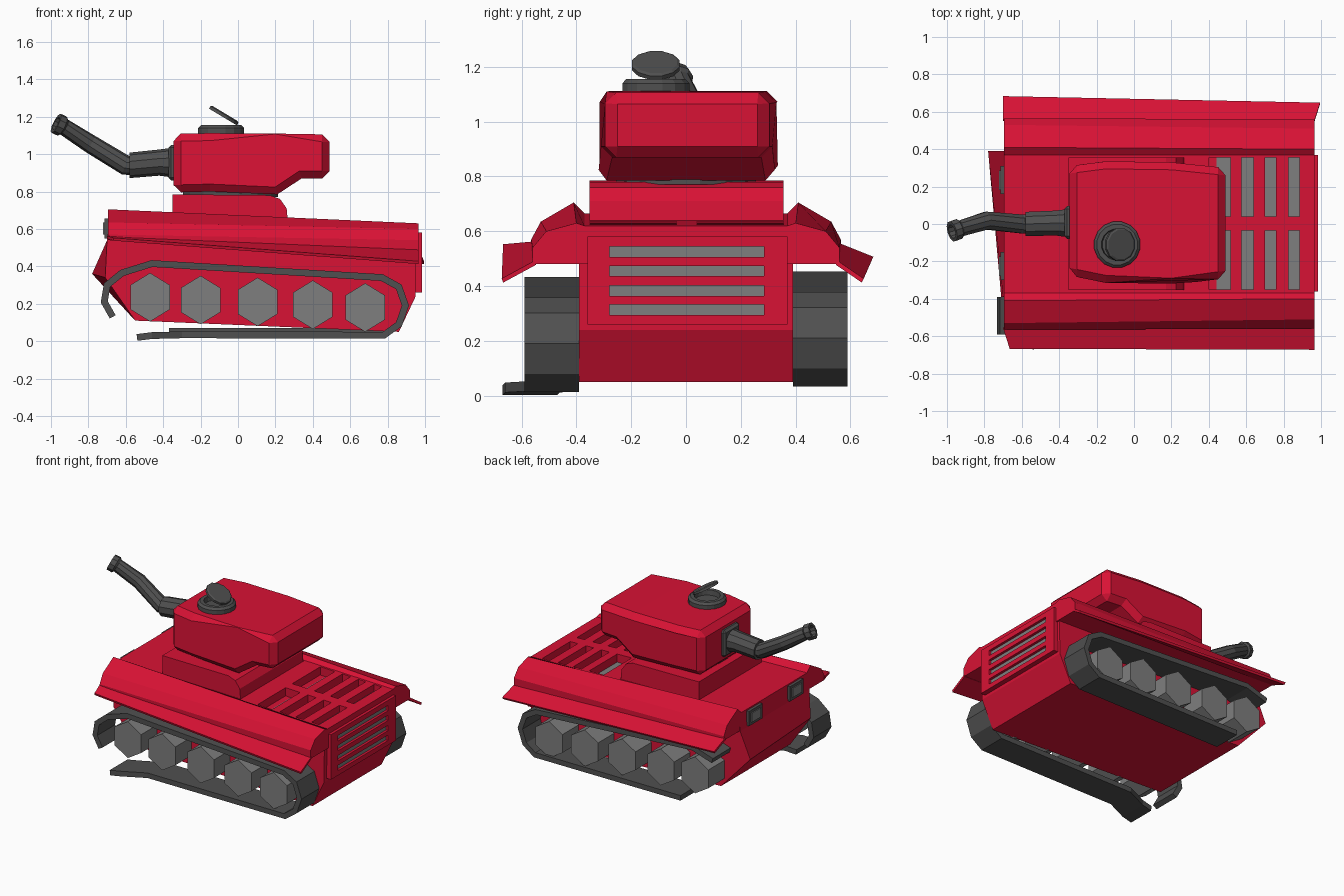
import bpy, bmesh, math
from mathutils import Vector

if "Cube" in bpy.data.objects:
    bpy.data.objects.remove(bpy.data.objects["Cube"])


def material(name, rgb):
    m = bpy.data.materials.new(name)
    m.diffuse_color = (*rgb, 1)
    m.use_nodes = True
    m.node_tree.nodes["Principled BSDF"].inputs["Base Color"].default_value = m.diffuse_color
    return m


RED = material("red_paint", (0.69, 0.006, 0.035))
DARK = material("dark_metal", (0.08, 0.08, 0.08))
GREY = material("grey_metal", (0.21, 0.21, 0.21))


def mesh_obj(name, verts, faces, mat):
    me = bpy.data.meshes.new(name)
    me.from_pydata([tuple(v) for v in verts], [], faces)
    bm = bmesh.new()
    bm.from_mesh(me)
    bmesh.ops.recalc_face_normals(bm, faces=bm.faces)
    bm.to_mesh(me)
    bm.free()
    me.materials.append(mat)
    ob = bpy.data.objects.new(name, me)
    bpy.context.collection.objects.link(ob)
    return ob


def loft(name, rings, mat):
    n = len(rings[0])
    verts = [p for r in rings for p in r]
    faces = [(k * n + i, k * n + (i + 1) % n, (k + 1) * n + (i + 1) % n, (k + 1) * n + i)
             for k in range(len(rings) - 1) for i in range(n)]
    faces += [tuple(range(n)), tuple(range(len(verts) - n, len(verts)))]
    return mesh_obj(name, verts, faces, mat)


def side_prism(name, profile, y0, y1, mat):
    return loft(name, [[(x, y, z) for x, z in profile] for y in (y0, y1)], mat)


def boxes(name, items, mat):
    verts, faces = [], []
    for x0, x1, y0, y1, z0, z1 in items:
        b = len(verts)
        verts += [(x, y, z) for x in (x0, x1) for y in (y0, y1) for z in (z0, z1)]
        faces += [tuple(b + i for i in f) for f in
                  ((0, 1, 3, 2), (4, 5, 7, 6), (0, 1, 5, 4), (2, 3, 7, 6), (0, 2, 6, 4), (1, 3, 7, 5))]
    return mesh_obj(name, verts, faces, mat)


def tube(name, stations, sides, mat):
    """stations: (centre, axis direction, radius)"""
    rings = []
    for c, d, r in stations:
        q = Vector(d).to_track_quat('Z', 'Y')
        rings.append([Vector(c) + q @ Vector((r * math.cos(a), r * math.sin(a), 0))
                      for a in (2 * math.pi * (i + 0.5) / sides for i in range(sides))])
    return loft(name, rings, mat)


def bevel(ob, width, limit=40):
    m = ob.modifiers.new("bevel", 'BEVEL')
    m.width, m.segments, m.limit_method = width, 1, 'ANGLE'
    m.angle_limit = math.radians(limit)


def solidify(ob, t):
    m = ob.modifiers.new("thickness", 'SOLIDIFY')
    m.thickness, m.offset, m.use_even_offset = t, 0, True


def cut(ob, cutter):
    cutter.hide_render = True
    cutter.display_type = 'WIRE'
    m = ob.modifiers.new("cut", 'BOOLEAN')
    m.operation, m.object, m.solver = 'DIFFERENCE', cutter, 'EXACT'


# Lower hull, with its nose pushed in on the -y side
low = [(-0.69, 0.63), (-0.70, 0.54), (-0.78, 0.36), (-0.55, 0.11),
       (0.86, 0.05), (0.95, 0.24), (0.955, 0.55)]
dented = [(-0.69, 0.63), (-0.70, 0.54), (-0.71, 0.34)] + low[3:]
loft("lower_hull", [[(x, -0.39, z) for x, z in dented],
                    [(x, 0.39, z) for x, z in low]], RED)

# Upper hull with side ridges over the tracks
front_half = [(0.37, 0.665), (0.41, 0.705), (0.53, 0.635), (0.565, 0.57), (0.565, 0.54)]
rear_half = [(0.37, 0.62), (0.40, 0.63), (0.51, 0.60), (0.56, 0.54), (0.56, 0.48)]
upper = loft("upper_hull", [
    [(x, y, z) for y, z in half] + [(x, -y, z) for y, z in reversed(half)]
    for x, half in ((-0.695, front_half), (0.965, rear_half))], RED)

# Engine deck grille slots
deck = [(x0, x1, y0, y1) for x0, x1 in ((0.40, 0.515), (0.575, 0.64), (0.70, 0.76), (0.825, 0.885))
        for y0, y1 in ((-0.35, -0.035), (0.04, 0.355))]
cut(upper, boxes("deck_slot_cutter", [(*d, 0.56, 0.80) for d in deck], RED))
boxes("deck_grille_floor", [(0.39, 0.90, -0.36, 0.365, 0.55, 0.575)], GREY)

# Rear panel with four slots
panel = boxes("rear_panel", [(0.94, 0.985, -0.36, 0.37, 0.26, 0.58)], RED)
cut(panel, boxes("rear_slot_cutter", [(0.962, 1.05, -0.28, 0.285, z - 0.019, z + 0.019)
                                      for z in (0.313, 0.383, 0.455, 0.525)], RED))
boxes("rear_grille_floor", [(0.95, 0.967, -0.3, 0.3, 0.28, 0.56)], GREY)

# Flared side skirts
for name, q in (("right_skirt", [(-0.70, -0.555, 0.555), (-0.665, -0.665, 0.545),
                                 (0.965, -0.67, 0.42), (0.965, -0.55, 0.485)]),
                ("left_skirt", [(-0.70, 0.555, 0.55), (-0.70, 0.68, 0.50),
                                (0.995, 0.645, 0.42), (0.965, 0.55, 0.485)])):
    solidify(mesh_obj(name, q, [(0, 1, 2, 3)], RED), 0.016)

# Headlights: frame and lens
for name, y in (("right_headlight", -0.225), ("left_headlight", 0.235)):
    boxes(name, [(-0.715, -0.68, y - 0.075, y + 0.075, 0.55, 0.655)], DARK)
    boxes(name + "_lens", [(-0.721, -0.70, y - 0.052, y + 0.052, 0.57, 0.635)], GREY)

# Hexagonal road wheels
for side, s in (("right", -1), ("left", 1)):
    for i, (x, z) in enumerate(((-0.47, 0.235), (-0.20, 0.22), (0.105, 0.21), (0.40, 0.195), (0.68, 0.18))):
        ring = [(x + 0.122 * math.sin(a), z + 0.13 * math.cos(a))
                for a in (i * math.pi / 3 for i in range(6))]
        side_prism(f"{side}_wheel_{i + 1}", ring, s * 0.38, s * 0.57, GREY)


# Broken tracks: ribbon of (x, z, sideways shift)
def track(name, path, y0, y1):
    verts = [(x, y + d, z) for x, z, d in path for y in (y0, y1)]
    faces = [(2 * i, 2 * i + 1, 2 * i + 3, 2 * i + 2) for i in range(len(path) - 1)]
    solidify(mesh_obj(name, verts, faces, DARK), 0.036)


top_run = [(-0.62, 0.365), (-0.46, 0.415), (0.77, 0.34), (0.86, 0.29),
           (0.895, 0.19), (0.86, 0.09), (0.78, 0.032)]
hook = [(-0.67, 0.13), (-0.715, 0.21), (-0.70, 0.30)]
track("right_track", [(x, z, 0) for x, z in hook + top_run] +
      [(-0.30, 0.034, 0), (-0.46, 0.03, -0.07), (-0.54, 0.02, -0.08)], -0.59, -0.39)
track("left_track", [(x, z + 0.02, 0) for x, z in top_run] + [(-0.37, 0.052, 0)], 0.39, 0.59)

# Turret plinth and ring
side_prism("turret_plinth", [(-0.35, 0.62), (-0.35, 0.785), (0.17, 0.78), (0.225, 0.76),
                             (0.26, 0.71), (0.27, 0.60)], -0.352, 0.355, RED)
tube("turret_ring", [((-0.04, 0, z), (0, 0, 1), 0.26) for z in (0.77, 0.815)], 16, DARK)

# Turret: side profile with widths varying along its length
prof = [(-0.345, 0.795), (-0.345, 1.11), (-0.15, 1.112), (0.20, 1.11), (0.49, 1.105),
        (0.49, 0.87), (0.34, 0.87), (0.21, 0.785), (-0.15, 0.80)]
right_w = [0.275, 0.275, 0.315, 0.33, 0.29, 0.29, 0.31, 0.33, 0.315]
left_w = [0.31, 0.31, 0.335, 0.33, 0.30, 0.30, 0.315, 0.33, 0.335]
turret = loft("turret", [[(x, s * w, z) for (x, z), w in zip(prof, ws)]
                         for s, ws in ((-1, right_w), (1, left_w))], RED)
bevel(turret, 0.04)

# Gun mantlet, sleeve and bent barrel
bevel(boxes("mantlet", [(-0.372, -0.33, -0.08, 0.095, 0.86, 1.05)], DARK), 0.015)
tube("gun_sleeve", [((-0.36, 0.005, 0.955), (-1, 0, 0), 0.078), ((-0.42, 0.005, 0.955), (-1, 0, 0), 0.07),
                    ((-0.58, 0, 0.94), (-1, 0, 0), 0.068)], 10, DARK)
tube("gun_barrel", [((-0.56, 0, 0.94), (-1, 0, 0), 0.052), ((-0.60, 0, 0.94), (-1, 0.03, 0.4), 0.053),
                    ((-0.79, 0.018, 1.055), (-1, -0.1, 0.6), 0.05),
                    ((-0.93, -0.025, 1.145), (-1, -0.3, 0.6), 0.045),
                    ((-0.94, -0.028, 1.15), (-1, -0.3, 0.5), 0.057),
                    ((-0.973, -0.04, 1.165), (-1, -0.3, 0.5), 0.057),
                    ((-0.973, -0.04, 1.165), (-1, -0.3, 0.5), 0.038),
                    ((-0.92, -0.024, 1.138), (-1, -0.3, 0.5), 0.034)], 10, DARK)

# Commander hatch: open rim and tilted lid
tube("hatch_rim", [((-0.09, -0.11, z), (0, 0, 1), r) for z, r in
                   ((1.10, 0.125), (1.14, 0.125), (1.155, 0.11), (1.155, 0.085), (1.12, 0.08))], 16, DARK)
t = math.radians(31)
n = Vector((math.sin(t), 0, math.cos(t)))
c = Vector((-0.075, -0.11, 1.207))
tube("hatch_lid", [(c - n * 0.01, n, 0.09), (c + n * 0.006, n, 0.09), (c + n * 0.012, n, 0.08)], 12, DARK)
